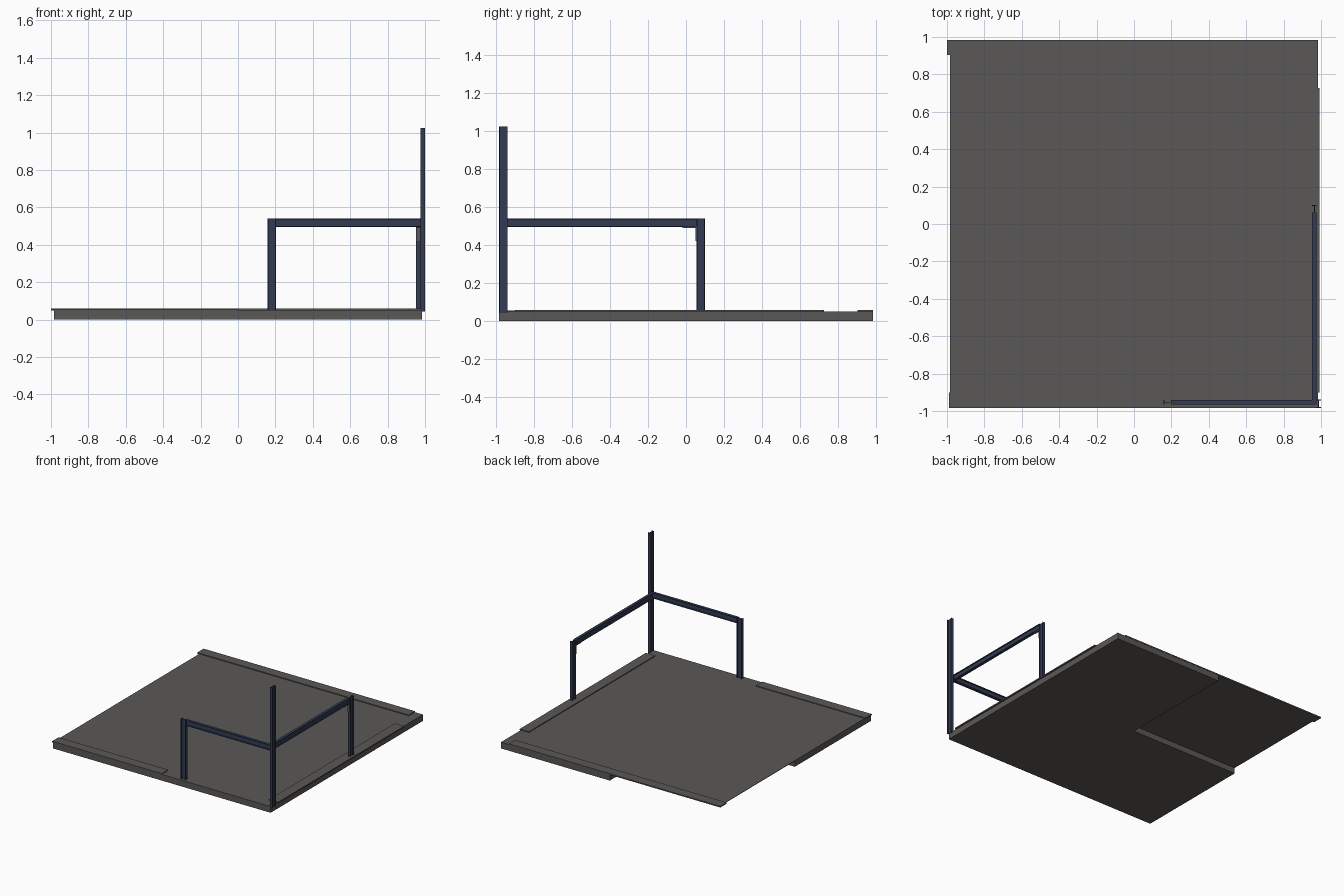
import bpy, bmesh
from mathutils import Vector

if "Cube" in bpy.data.objects:
    bpy.data.objects.remove(bpy.data.objects["Cube"])


def material(name, rgb):
    m = bpy.data.materials.new(name)
    m.diffuse_color = (*rgb, 1)
    m.use_nodes = True
    m.node_tree.nodes["Principled BSDF"].inputs["Base Color"].default_value = m.diffuse_color
    return m


FLOOR = material("grey concrete", (0.105, 0.099, 0.092))
STEEL = material("blue steel", (0.033, 0.044, 0.085))


def finish(name, bm, mat):
    bmesh.ops.recalc_face_normals(bm, faces=bm.faces)
    me = bpy.data.meshes.new(name)
    bm.to_mesh(me)
    bm.free()
    me.materials.append(mat)
    ob = bpy.data.objects.new(name, me)
    bpy.context.collection.objects.link(ob)
    return ob


def prism(name, points, direction, mat):
    """Extrude a closed outline of 3D points along a direction."""
    bm = bmesh.new()
    face = bm.faces.new([bm.verts.new(p) for p in points])
    new = bmesh.ops.extrude_face_region(bm, geom=[face])["geom"]
    verts = [v for v in new if isinstance(v, bmesh.types.BMVert)]
    bmesh.ops.translate(bm, vec=direction, verts=verts)
    if not any(f.is_valid and len(f.verts) == len(points) and face is f for f in bm.faces):
        bm.faces.new(bm.verts[:len(points)])
    return finish(name, bm, mat)


def box(name, x0, x1, y0, y1, z0, z1, mat):
    pts = [(x0, y0, z0), (x1, y0, z0), (x1, y1, z0), (x0, y1, z0)]
    return prism(name, pts, (0, 0, z1 - z0), mat)


def i_beam(name, start, end, depth_axis, width_axis, depth=0.045, width=0.023, t=0.005):
    """I-section running from start to end along its centre line."""
    d, w, f, k = depth / 2, width / 2, depth / 2 - t, t / 2
    half = [(d, -w), (d, w), (f, w), (f, k), (-f, k), (-f, w)]
    outline = half + [(-d, w), (-d, -w), (-f, -w), (-f, -k), (f, -k), (f, -w)]
    a, b, s = Vector(depth_axis), Vector(width_axis), Vector(start)
    return prism(name, [s + a * p + b * q for p, q in outline], Vector(end) - s, STEEL)


X, Y, Z = (1, 0, 0), (0, 1, 0), (0, 0, 1)
E, TOP = 0.983, 0.051

# Floor: thick L-shaped slab, thin sheet over the missing back-left quarter
prism("floor_slab", [(-E, -E, 0), (E, -E, 0), (E, E, 0), (0, E, 0), (0, 0, 0), (-E, 0, 0)],
      (0, 0, TOP), FLOOR)
box("floor_thin_panel", -E, 0, 0, E, TOP - 0.004, TOP, FLOOR)

# Raised edging strips
box("back_strip", -1.0, 0.91, 0.903, 0.985, TOP - 0.003, 0.058, FLOOR)
box("front_strip", -0.99, 0.0, -0.983, -0.9, TOP - 0.003, 0.057, FLOOR)
box("right_strip", 0.91, 0.993, -0.9, 0.727, TOP - 0.003, 0.058, FLOOR)

# Steel frame
i_beam("corner_post", (0.987, -0.961, 0.042), (0.987, -0.961, 1.025), Y, X)
i_beam("front_post", (0.18, -0.953, 0.045), (0.18, -0.953, 0.54), X, Y)
i_beam("side_post", (0.964, 0.078, 0.045), (0.964, 0.078, 0.54), Y, X)
i_beam("front_rail", (0.2, -0.953, 0.518), (0.977, -0.953, 0.518), Z, Y)
i_beam("side_rail", (0.964, -0.94, 0.518), (0.964, 0.058, 0.518), Z, X)

# Angle bracket under the side rail
y1, z1, t, leg = 0.056, 0.496, 0.006, 0.075
prism("angle_bracket", [(0.955, y1, z1), (0.955, y1 - leg, z1), (0.955, y1 - leg, z1 - t),
                        (0.955, y1 - t, z1 - t), (0.955, y1 - t, z1 - leg), (0.955, y1, z1 - leg)],
      (0.018, 0, 0), FLOOR)
